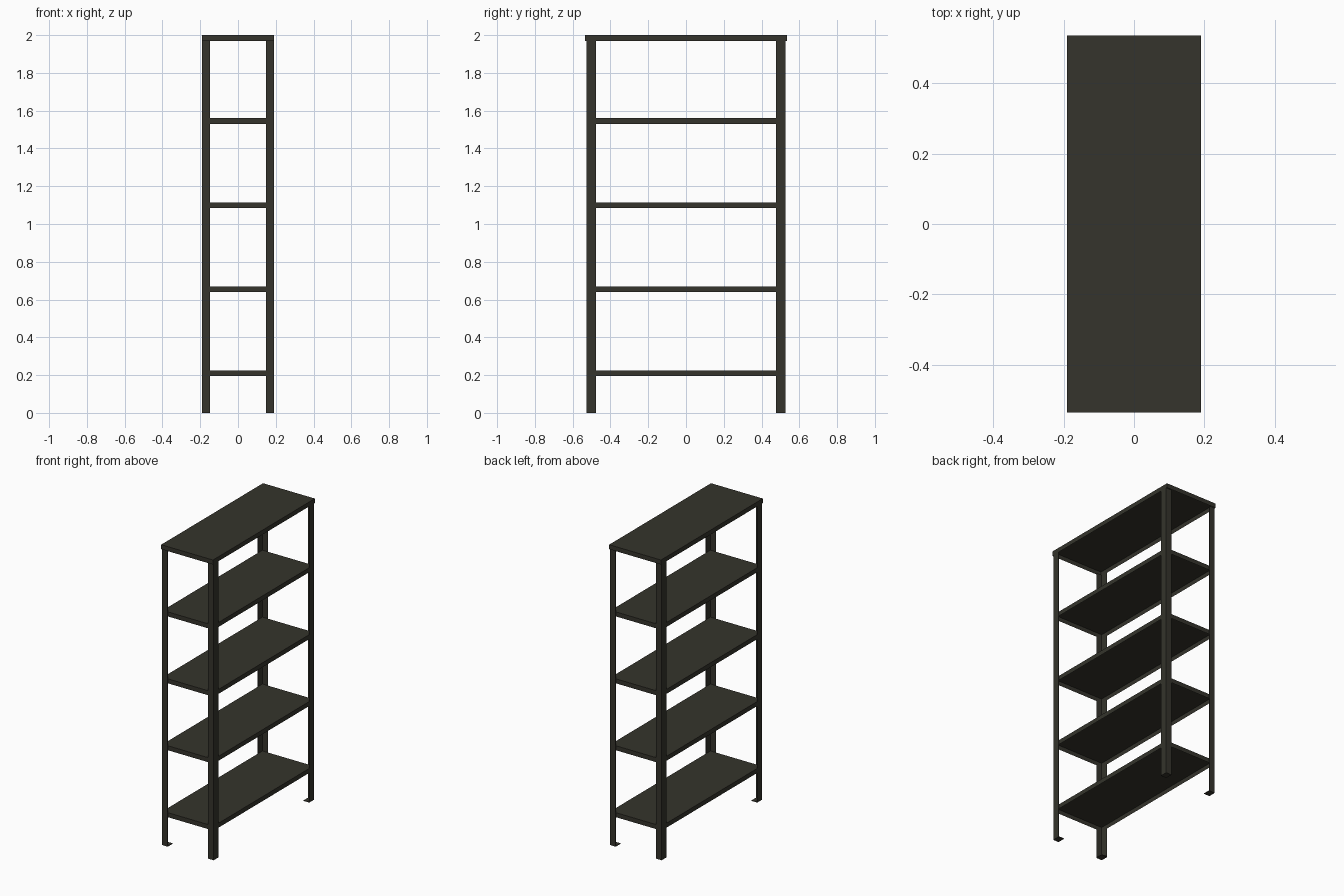
import bpy, bmesh

if "Cube" in bpy.data.objects:
    bpy.data.objects.remove(bpy.data.objects["Cube"])

metal = bpy.data.materials.new("dark olive metal")
metal.diffuse_color = (0.035, 0.034, 0.025, 1)
metal.use_nodes = True
metal.node_tree.nodes["Principled BSDF"].inputs["Base Color"].default_value = metal.diffuse_color

HX, HY = 0.19, 0.527       # outer half size of the post frame
T = 0.003                  # sheet thickness


def extrude_profile(name, pts, z0, z1):
    """Closed prism from an xy outline."""
    bm = bmesh.new()
    face = bm.faces.new([bm.verts.new((x, y, z0)) for x, y in pts])
    res = bmesh.ops.extrude_face_region(bm, geom=[face])
    top = [v for v in res["geom"] if isinstance(v, bmesh.types.BMVert)]
    bmesh.ops.translate(bm, verts=top, vec=(0, 0, z1 - z0))
    bmesh.ops.recalc_face_normals(bm, faces=bm.faces)
    return finish(name, bm)


def finish(name, bm):
    mesh = bpy.data.meshes.new(name)
    bm.to_mesh(mesh)
    bm.free()
    mesh.materials.append(metal)
    obj = bpy.data.objects.new(name, mesh)
    bpy.context.collection.objects.link(obj)
    return obj


def tray(name, hx, hy, top, depth=0.03):
    """Sheet shelf with folded-down edges, open underneath."""
    bm = bmesh.new()
    bmesh.ops.create_cube(bm, size=1)
    for v in bm.verts:
        v.co = (v.co.x * 2 * hx, v.co.y * 2 * hy, top - depth / 2 + v.co.z * depth)
    bm.normal_update()
    bottom = [f for f in bm.faces if f.normal.z < -0.5]
    # inset the underside and push it up to leave thin flanges
    bmesh.ops.inset_region(bm, faces=bottom, thickness=T)
    bmesh.ops.translate(bm, verts=bottom[0].verts, vec=(0, 0, depth - T))
    return finish(name, bm)


# four angle-iron posts, each with a small foot plate inside the corner
WX, WY = 0.042, 0.05
for sx, xn in ((-1, "left"), (1, "right")):
    for sy, yn in ((-1, "front"), (1, "back")):
        def corner(pts):
            return [(sx * (HX - a), sy * (HY - b)) for a, b in pts]
        angle = [(0, 0), (WX, 0), (WX, T), (T, T), (T, WY), (0, WY)]
        extrude_profile(f"{yn}_{xn}_post", corner(angle), 0, 1.972)
        plate = [(T, T), (WX, T), (WX, WY), (T, WY)]
        extrude_profile(f"{yn}_{xn}_foot_plate", corner(plate), 0, 0.004)

# shelves sit inside the posts
for i, z in enumerate((0.225, 0.67, 1.115, 1.56)):
    tray(f"shelf_{i + 1}", HX - T, HY - T, z)

# top shelf caps the posts
tray("top_shelf", HX + 0.0005, 0.535, 2.0)
